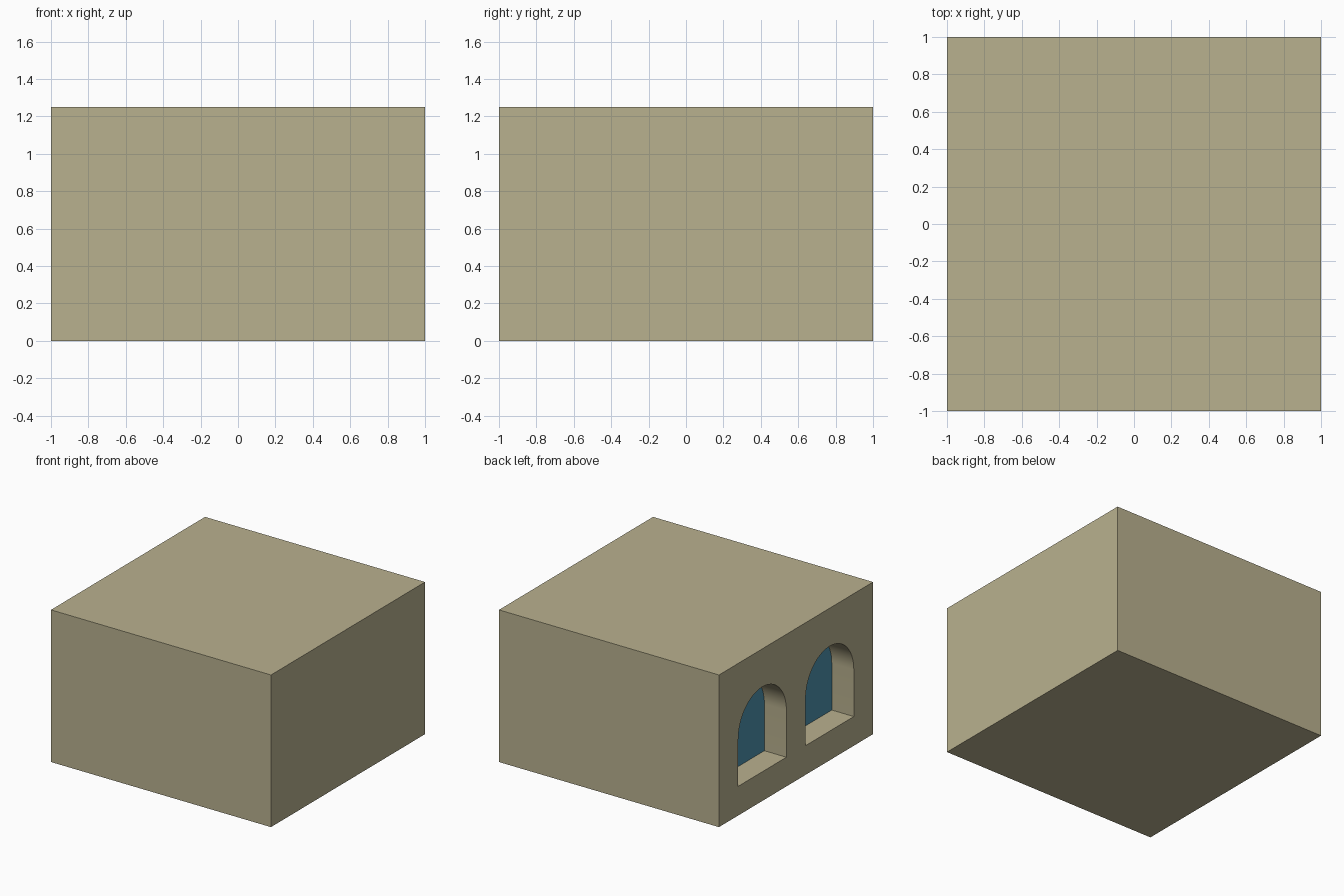
import bpy, bmesh, math

if "Cube" in bpy.data.objects:
    bpy.data.objects.remove(bpy.data.objects["Cube"])

WINDOW_Y = (-0.4375, 0.4375)
SILL, SPRING, RADIUS, DEPTH = 0.24, 0.625, 0.3125, 0.2


def material(name, rgb):
    mat = bpy.data.materials.new(name)
    mat.diffuse_color = (*rgb, 1)
    mat.use_nodes = True
    mat.node_tree.nodes["Principled BSDF"].inputs["Base Color"].default_value = mat.diffuse_color
    return mat


stone = material("sandstone", (0.485, 0.44, 0.275))
blue = material("blue_glass", (0.076, 0.287, 0.418))


def arch_prism(name, y, x0, x1, mat, segments=32):
    """Round-topped window outline extruded along x."""
    outline = [(y - RADIUS, SILL), (y + RADIUS, SILL)]
    for i in range(segments + 1):
        a = math.pi * i / segments
        outline.append((y + RADIUS * math.cos(a), SPRING + RADIUS * math.sin(a)))
    bm = bmesh.new()
    face = bm.faces.new([bm.verts.new((x0, py, pz)) for py, pz in outline])
    ext = bmesh.ops.extrude_face_region(bm, geom=[face])
    verts = [g for g in ext["geom"] if isinstance(g, bmesh.types.BMVert)]
    bmesh.ops.translate(bm, verts=verts, vec=(x1 - x0, 0, 0))
    bmesh.ops.recalc_face_normals(bm, faces=bm.faces)
    mesh = bpy.data.meshes.new(name)
    bm.to_mesh(mesh)
    bm.free()
    mesh.materials.append(mat)
    obj = bpy.data.objects.new(name, mesh)
    bpy.context.collection.objects.link(obj)
    return obj


# Wall block
bpy.ops.mesh.primitive_cube_add(size=1, location=(0, 0, 0.625))
block = bpy.context.object
block.name = "building_block"
block.scale = (2, 2, 1.25)
bpy.ops.object.transform_apply(location=True, rotation=False, scale=True)
block.data.materials.append(stone)

# Arched recesses in the left wall, each with a glass pane set at its back
for i, y in enumerate(WINDOW_Y, 1):
    cutter = arch_prism(f"window_cutter_{i}", y, -1.1, -1 + DEPTH + 0.005, stone)
    cutter.hide_render = True
    mod = block.modifiers.new("window_recess", "BOOLEAN")
    mod.operation = "DIFFERENCE"
    mod.solver = "EXACT"
    mod.object = cutter
    bpy.context.view_layer.objects.active = block
    bpy.ops.object.modifier_apply(modifier=mod.name)
    bpy.data.objects.remove(cutter)
    arch_prism(f"window_pane_{i}", y, -1 + DEPTH, -1 + DEPTH + 0.015, blue)

# Smooth arch soffits, sharp corners
bpy.ops.object.select_all(action="DESELECT")
block.select_set(True)
bpy.context.view_layer.objects.active = block
bpy.ops.object.shade_smooth_by_angle(angle=math.radians(30))
